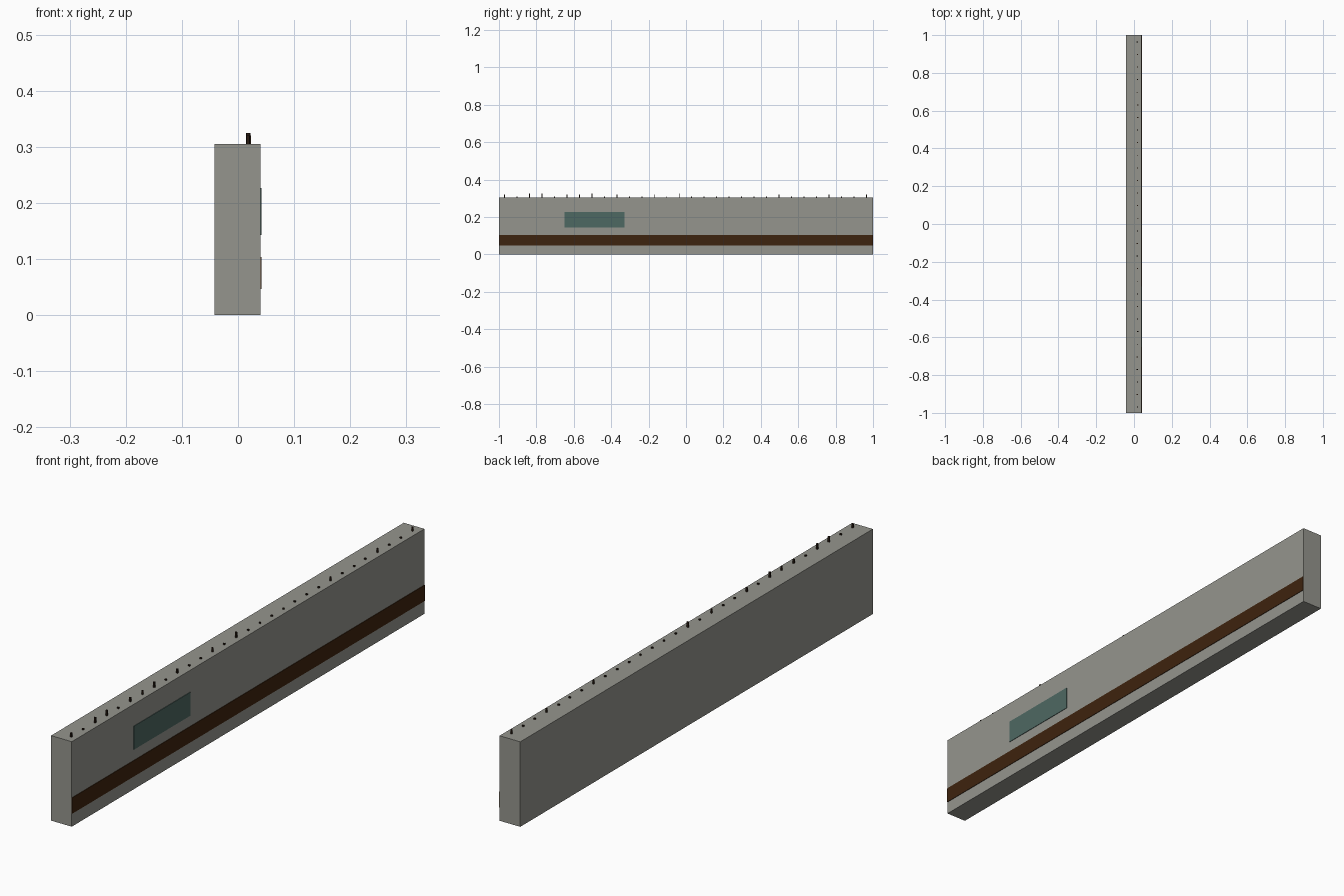
import bpy
import random

if "Cube" in bpy.data.objects:
    bpy.data.objects.remove(bpy.data.objects["Cube"])

random.seed(4)


def material(name, rgb):
    m = bpy.data.materials.new(name)
    m.diffuse_color = (*rgb, 1.0)
    m.use_nodes = True
    m.node_tree.nodes["Principled BSDF"].inputs["Base Color"].default_value = m.diffuse_color
    return m


def box(name, lo, hi, mat):
    """Axis-aligned box between two corners."""
    verts = [(x, y, z) for x in (lo[0], hi[0]) for y in (lo[1], hi[1]) for z in (lo[2], hi[2])]
    faces = [(0, 1, 3, 2), (4, 6, 7, 5), (0, 4, 5, 1), (2, 3, 7, 6), (0, 2, 6, 4), (1, 5, 7, 3)]
    mesh = bpy.data.meshes.new(name)
    mesh.from_pydata(verts, [], faces)
    mesh.materials.append(mat)
    obj = bpy.data.objects.new(name, mesh)
    bpy.context.collection.objects.link(obj)
    return obj


concrete = material("grey concrete", (0.30, 0.30, 0.27))
rust = material("rust brown", (0.048, 0.017, 0.0044))
teal = material("faded teal", (0.076, 0.138, 0.122))
iron = material("dark iron", (0.02, 0.01, 0.005))

# Wall slab
TOP = 0.305
FACE = 0.040
box("wall", (-0.042, -1, 0), (FACE, 1, TOP), concrete)

# Painted band and panel on the right side
box("band", (FACE - 0.001, -1, 0.047), (0.042, 1, 0.104), rust)
box("panel", (FACE - 0.001, -0.65, 0.143), (0.042, -0.33, 0.227), teal)

# Row of short spikes along the top, of uneven height
tall = {2, 3, 7, 14}
medium = {0, 5, 6, 9, 12, 22, 26, 29}
for i in range(30):
    y = -0.97 + i * 0.0667
    x = 0.0185 + random.uniform(-0.0015, 0.0015)
    h = 0.020 if i in tall else 0.015 if i in medium else 0.005
    box(f"spike_{i + 1}", (x - 0.003, y - 0.0025, TOP - 0.003), (x + 0.003, y + 0.0025, TOP + h), iron)
